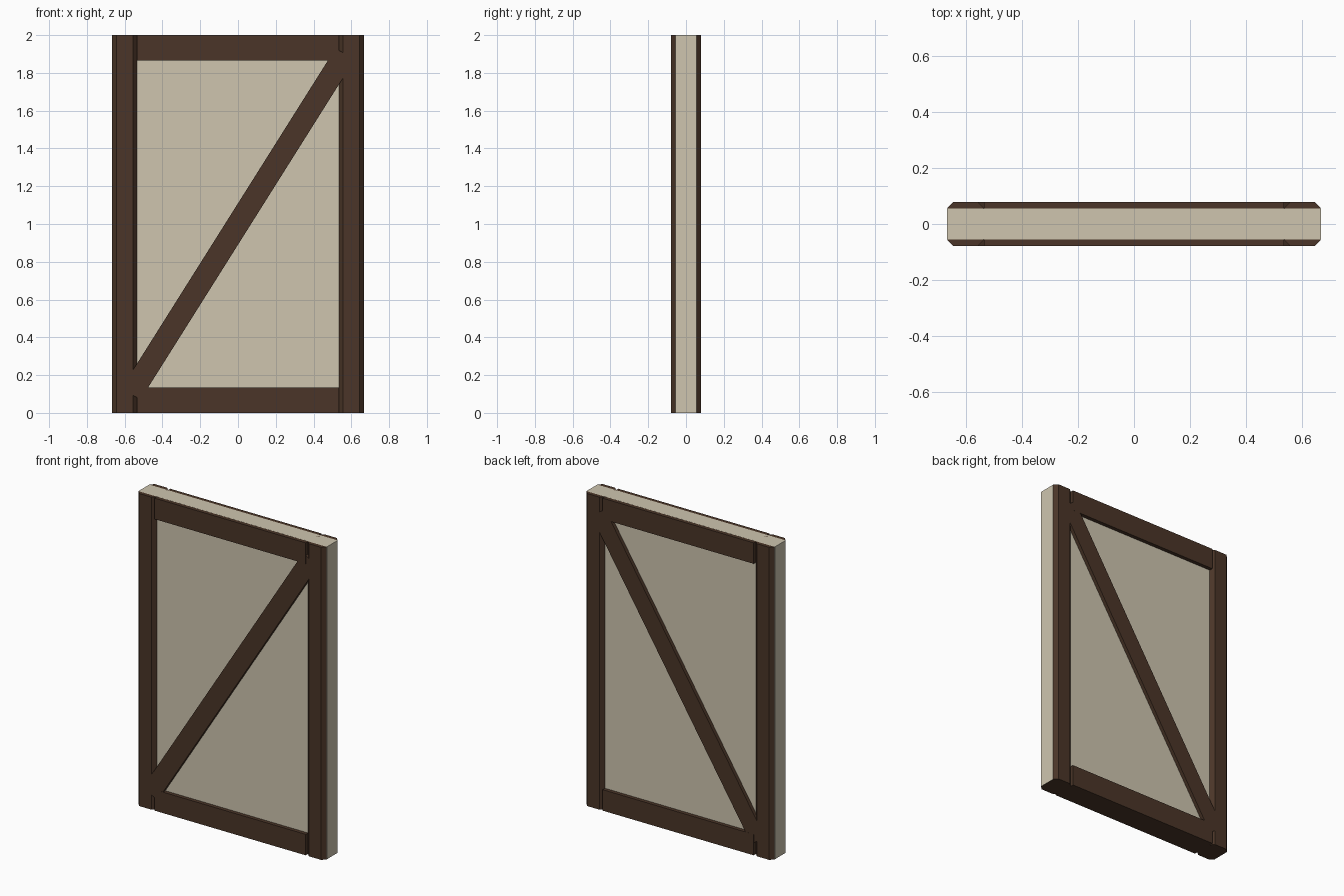
import bpy
import bmesh
import math
from mathutils import Matrix

if "Cube" in bpy.data.objects:
    bpy.data.objects.remove(bpy.data.objects["Cube"])

HALF_W, HEIGHT = 0.667, 2.0      # overall half width and height
BEAM_W, BEAM_Y = 0.132, 0.079    # timber width and half depth
PANEL_Y = 0.055                  # plaster half depth
CHAMFER = 0.022
EPS = 0.0005                     # keeps coplanar faces apart


def material(name, rgb):
    mat = bpy.data.materials.new(name)
    mat.diffuse_color = (*rgb, 1)
    mat.use_nodes = True
    mat.node_tree.nodes["Principled BSDF"].inputs["Base Color"].default_value = mat.diffuse_color
    return mat


WOOD = material("dark_wood", (0.069, 0.036, 0.021))
PLASTER = material("cream_plaster", (0.62, 0.56, 0.43))


def finish(name, bm, mat):
    bmesh.ops.recalc_face_normals(bm, faces=bm.faces)
    mesh = bpy.data.meshes.new(name)
    bm.to_mesh(mesh)
    bm.free()
    mesh.materials.append(mat)
    obj = bpy.data.objects.new(name, mesh)
    bpy.context.collection.objects.link(obj)
    return obj


def box(name, size, centre, mat, angle=0.0):
    bm = bmesh.new()
    bmesh.ops.create_cube(bm, size=1, matrix=Matrix.Translation(centre)
                          @ Matrix.Rotation(angle, 4, 'Y')
                          @ Matrix.Diagonal((*size, 1)))
    return finish(name, bm, mat)


def post(name, x):
    # Octagonal profile: all four upright corners are chamfered
    w = BEAM_W / 2
    quarter = [(w, PANEL_Y), (w - CHAMFER, BEAM_Y)]
    half = quarter + [(-a, b) for a, b in reversed(quarter)]
    profile = half + [(-a, -b) for a, b in half]
    bm = bmesh.new()
    face = bm.faces.new([bm.verts.new((x + a, b, 0)) for a, b in profile])
    ext = bmesh.ops.extrude_face_region(bm, geom=[face])
    top = [v for v in ext["geom"] if isinstance(v, bmesh.types.BMVert)]
    bmesh.ops.translate(bm, verts=top, vec=(0, 0, HEIGHT))
    return finish(name, bm, WOOD)


# Plaster infill, flush with the sides and top of the frame
box("plaster_panel", (2 * HALF_W, 2 * PANEL_Y, HEIGHT - EPS),
    (0, 0, HEIGHT / 2 + EPS / 2), PLASTER)

# Upright posts
for side, s in (("left", -1), ("right", 1)):
    post(side + "_post", s * (HALF_W - EPS - BEAM_W / 2))

# Horizontal rails between the posts
rail_h = 0.134
rail_len = 2 * (HALF_W - BEAM_W)
box("bottom_rail", (rail_len, 2 * BEAM_Y, rail_h), (0, 0, rail_h / 2), WOOD)
box("top_rail", (rail_len, 2 * BEAM_Y, rail_h),
    (0, 0, HEIGHT - EPS - rail_h / 2), WOOD)

# Diagonal brace, lower left to upper right, showing on both faces
box("diagonal_brace", (2.126, 2 * (BEAM_Y - EPS), 0.117),
    (0, 0, HEIGHT / 2), WOOD, -math.radians(57.8))
